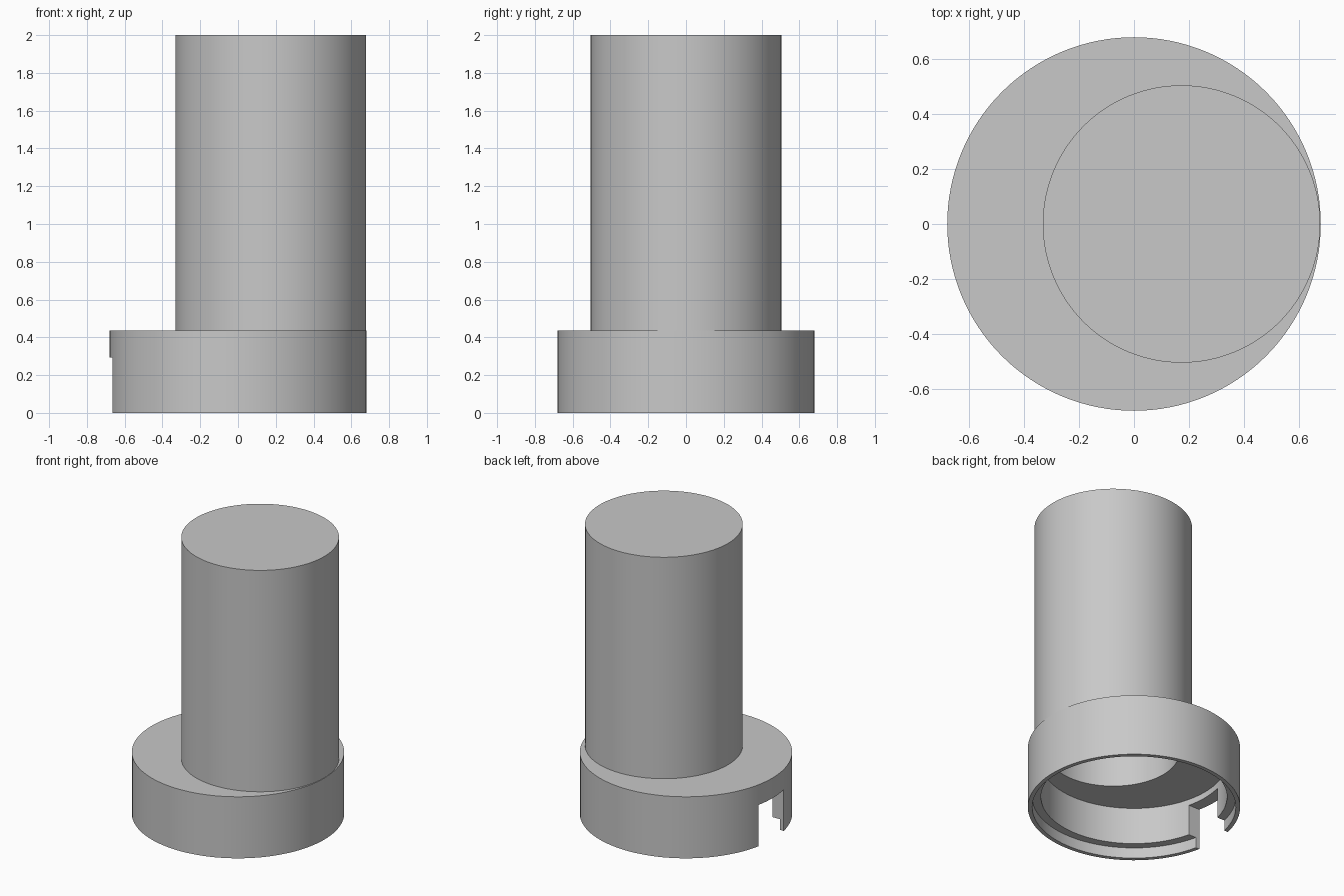
import bpy, math

cube = bpy.data.objects.get("Cube")
if cube:
    bpy.data.objects.remove(cube, do_unlink=True)

grey = bpy.data.materials.new("plain_grey")
grey.use_nodes = True
colour = (0.58, 0.58, 0.58, 1)
grey.diffuse_color = colour
grey.node_tree.nodes["Principled BSDF"].inputs["Base Color"].default_value = colour

HEIGHT, BASE_TOP = 2.0, 0.435
BASE_R, TUBE_R, TUBE_X = 0.68, 0.505, 0.173
WALL = 0.084


def cylinder(name, radius, z0, z1, x=0.0):
    bpy.ops.mesh.primitive_cylinder_add(
        vertices=128, radius=radius, depth=z1 - z0, location=(x, 0, (z0 + z1) / 2))
    ob = bpy.context.object
    ob.name = name
    return ob


def box(name, x0, x1, half_y, z0, z1):
    bpy.ops.mesh.primitive_cube_add(
        size=1, location=((x0 + x1) / 2, 0, (z0 + z1) / 2),
        scale=(x1 - x0, 2 * half_y, z1 - z0))
    ob = bpy.context.object
    ob.name = name
    return ob


def combine(body, other, operation):
    mod = body.modifiers.new(operation, "BOOLEAN")
    mod.operation, mod.solver, mod.object = operation, "EXACT", other
    bpy.context.view_layer.objects.active = body
    bpy.ops.object.modifier_apply(modifier=mod.name)
    bpy.data.objects.remove(other, do_unlink=True)


# Wide collar with the off-centre closed tube on top
body = cylinder("collar_and_tube", BASE_R, 0, BASE_TOP)
combine(body, cylinder("tube", TUBE_R, BASE_TOP - 0.05, HEIGHT, TUBE_X), "UNION")

# Hollow tube, hollow collar, stepped lip at the mouth, and the side notch
for cutter in (
    cylinder("tube_bore", TUBE_R - WALL, 0.2, HEIGHT - 0.1, TUBE_X),
    cylinder("collar_bore", BASE_R - WALL, -0.1, 0.335),
    cylinder("lip_recess", 0.652, -0.2, 0.075),
    box("notch", -0.9, -0.45, 0.142, -0.3, 0.292),
):
    combine(body, cutter, "DIFFERENCE")

body.data.materials.clear()
body.data.materials.append(grey)
for face in body.data.polygons:
    face.material_index = 0

bpy.ops.object.select_all(action="DESELECT")
body.select_set(True)
bpy.context.view_layer.objects.active = body
bpy.ops.object.shade_smooth_by_angle(angle=math.radians(30))
